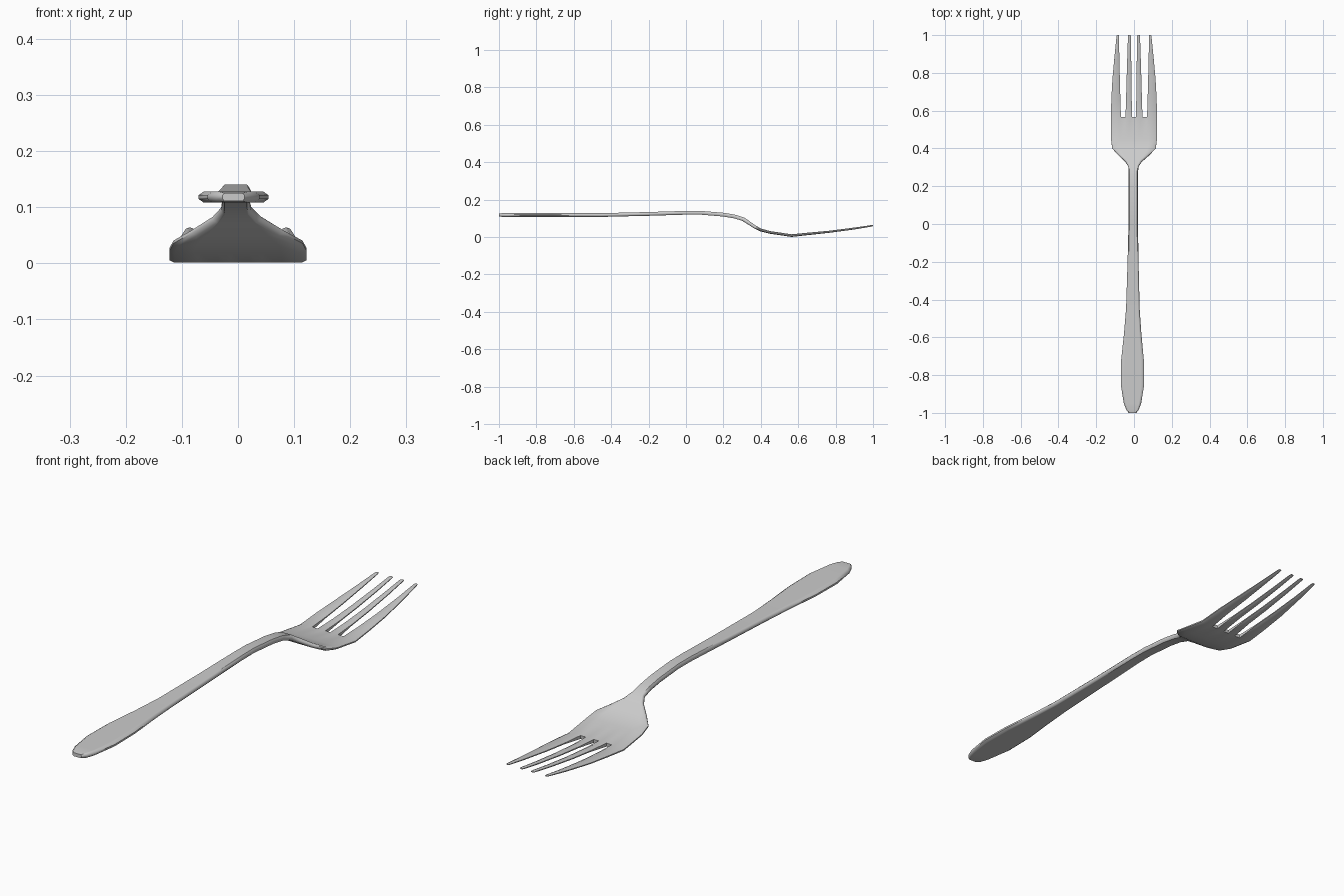
import bpy, bmesh, math

# Stations along the fork: y, centre x, half width, centre z, thickness
BODY = [
    (-1.00, -0.008, 0.020, 0.118, 0.014),
    (-0.985, -0.008, 0.032, 0.118, 0.019),
    (-0.95, -0.008, 0.046, 0.118, 0.020),
    (-0.85, -0.008, 0.062, 0.118, 0.020),
    (-0.72, -0.008, 0.060, 0.118, 0.020),
    (-0.58, -0.007, 0.046, 0.118, 0.020),
    (-0.45, -0.006, 0.036, 0.118, 0.020),
    (-0.20, -0.005, 0.029, 0.124, 0.020),
    (0.00, -0.004, 0.025, 0.130, 0.020),
    (0.08, -0.004, 0.024, 0.130, 0.020),
    (0.20, -0.004, 0.024, 0.120, 0.020),
    (0.26, -0.004, 0.024, 0.110, 0.020),
    (0.305, -0.003, 0.027, 0.096, 0.020),
    (0.33, -0.002, 0.043, 0.080, 0.019),
    (0.365, -0.001, 0.082, 0.056, 0.017),
    (0.40, 0.0, 0.115, 0.038, 0.015),
    (0.45, 0.0, 0.122, 0.025, 0.014),
    (0.565, 0.0, 0.122, 0.008, 0.014),
]
# Tine edges at the root, middle and tip (left half, mirrored)
ROOT = [-0.122, -0.069, -0.045, -0.011]
TINES = [
    (0.66, [-0.120, -0.072, -0.042, -0.012], 0.018, 0.013),
    (0.77, [-0.114, -0.075, -0.039, -0.0135], 0.029, 0.011),
    (0.90, [-0.102, -0.078, -0.035, -0.015], 0.046, 0.010),
    (0.99, [-0.093, -0.079, -0.032, -0.0165], 0.060, 0.008),
    (1.00, [-0.091, -0.080, -0.031, -0.0175], 0.061, 0.005),
]


def mirrored(half):
    return half + [-x for x in reversed(half)]


def columns(edges):
    """Four columns per tine strip: edge, inner, inner, edge."""
    out = []
    for a, b in zip(edges[::2], edges[1::2]):
        e = min(0.009, 0.42 * (b - a))
        out += [a, a + e, b - e, b]
    return out


# Middle surface of handle, palm and tines as one sheet
rows = []
for y, cx, hw, z, t in BODY:
    edges = [cx + hw * x / 0.122 for x in mirrored(ROOT)]
    rows.append((y, columns(edges), z, t, False))
for y, half, z, t in TINES:
    rows.append((y, columns(mirrored(half)), z, t, True))

bm = bmesh.new()
grid, thick = [], []
for y, xs, z, t, tine in rows:
    grid.append([bm.verts.new((x, y, z)) for x in xs])
    for i in range(16):
        rim = i in (0, 15) or (tine and i % 4 in (0, 3))
        thick.append(t * (0.35 if rim else 1.0))
for r in range(len(rows) - 1):
    for i in range(15):
        if rows[r + 1][4] and i % 4 == 3:
            continue  # slot between tines
        bm.faces.new((grid[r][i], grid[r][i + 1], grid[r + 1][i + 1], grid[r + 1][i]))
mesh = bpy.data.meshes.new("fork")
bm.to_mesh(mesh)
bm.free()
fork = bpy.data.objects.new("fork", mesh)
bpy.context.collection.objects.link(fork)

# Thickness, thinner at the rims
group = fork.vertex_groups.new(name="thickness")
for i, t in enumerate(thick):
    group.add([i], t / 0.02, 'REPLACE')
solid = fork.modifiers.new("thickness", 'SOLIDIFY')
solid.thickness = 0.02
solid.offset = 0
solid.vertex_group = "thickness"

bpy.context.view_layer.objects.active = fork
fork.select_set(True)
bpy.ops.object.modifier_apply(modifier="thickness")
bpy.ops.object.shade_smooth_by_angle(angle=math.radians(50))
